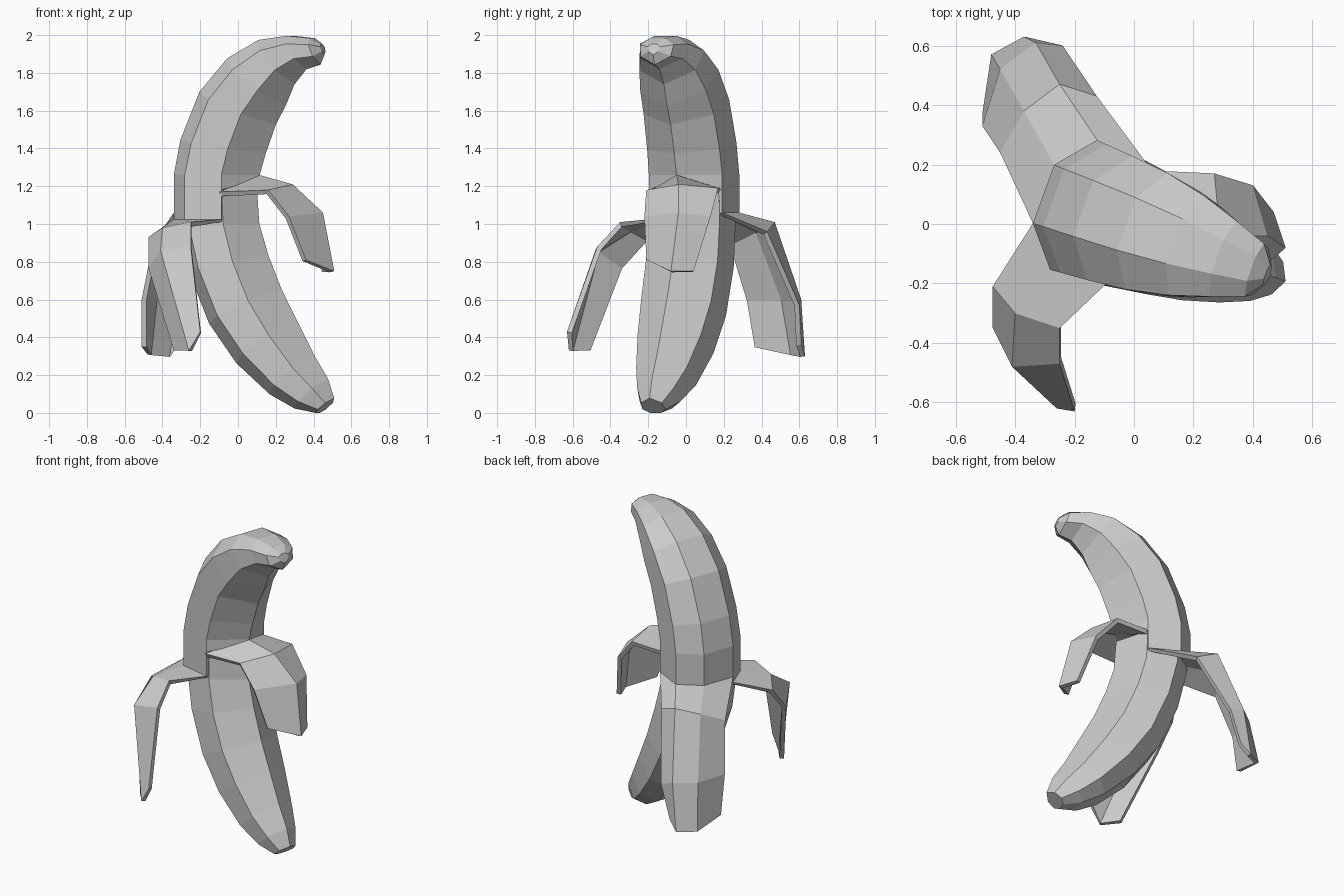
import bpy
import bmesh
from math import cos, sin, radians
from mathutils import Vector

cube = bpy.data.objects.get("Cube")
if cube:
    bpy.data.objects.remove(cube)

# One flat colour for the whole model
grey = bpy.data.materials.new("light grey")
grey.use_nodes = True
colour = (0.6, 0.6, 0.6, 1)
grey.diffuse_color = colour
grey.node_tree.nodes["Principled BSDF"].inputs["Base Color"].default_value = colour


def make_object(name, bm):
    mesh = bpy.data.meshes.new(name)
    bm.to_mesh(mesh)
    bm.free()
    mesh.materials.append(grey)
    obj = bpy.data.objects.new(name, mesh)
    bpy.context.collection.objects.link(obj)
    return obj


def bridge(bm, upper, lower, closed):
    """Join two rows of vertices, upper above lower, facing outward."""
    count = len(upper)
    for i in range(count if closed else count - 1):
        j = (i + 1) % count
        bm.faces.new((upper[i], lower[i], lower[j], upper[j]))


# Seven-sided cross-section: one inner ridge, a flat back
half = [(0.38, 0.89), (-0.48, 1.0), (-0.95, 0.45)]
section = [(1, 0)] + half + [(u, -v) for u, v in reversed(half)]
bend = Vector((1, -0.36, 0))      # direction the fruit curves towards
side = Vector((0.34, 0.94, 0))    # across the curve


def ring_points(x, z, depth, width, tilt):
    centre = bend * (x + 0.1) + Vector((-0.1, 0.027, z))
    inner = bend * cos(radians(tilt)) + Vector((0, 0, sin(radians(tilt))))
    return [centre + inner * u * depth + side * v * width for u, v in section]


def peel_ring(z):
    """Outline of the peel around the middle of the fruit."""
    return ring_points(-0.1, z, 0.215, 0.232, 0)


def loft(name, rings):
    """Skin the rings from top to bottom and cap both ends."""
    bm = bmesh.new()
    rings = [[bm.verts.new(p) for p in ring] for ring in rings]
    for upper, lower in zip(rings, rings[1:]):
        bridge(bm, upper, lower, True)
    bm.faces.new(rings[0])
    bm.faces.new(rings[-1])
    bmesh.ops.recalc_face_normals(bm, faces=bm.faces)
    return make_object(name, bm)


def peel_strip(name, rows, thickness=0.027):
    """Folded sheet of peel, thickened towards its inside."""
    bm = bmesh.new()
    grid = [[bm.verts.new(p) for p in row] for row in rows]
    for upper, lower in zip(grid, grid[1:]):
        bridge(bm, upper, lower, False)
    obj = make_object(name, bm)
    solid = obj.modifiers.new("thickness", "SOLIDIFY")
    solid.thickness = thickness
    solid.offset = -1
    return obj


# Closed upper peel: x, z, depth, width, tilt, with a raised lip at the inner ridge
upper_stations = [
    (0.45, 1.925, 0.03, 0.035, -75),
    (0.415, 1.915, 0.075, 0.095, -73),
    (0.32, 1.91, 0.1, 0.135, -65),
    (0.215, 1.86, 0.147, 0.178, -55),
    (0.11, 1.755, 0.192, 0.208, -42),
    (0.01, 1.615, 0.21, 0.222, -25),
    (-0.067, 1.41, 0.217, 0.229, -10),
]
lip = peel_ring(1.18)
lip[0].z = 1.24
loft("upper_peel", [ring_points(*s) for s in upper_stations] + [peel_ring(1.26), lip])

# Bare lower fruit
lower_stations = [
    (-0.1, 1.19, 0.2, 0.21, 0),
    (-0.09, 1.0, 0.203, 0.217, 0),
    (-0.038, 0.79, 0.204, 0.227, 12),
    (0.052, 0.56, 0.202, 0.222, 27),
    (0.165, 0.37, 0.188, 0.2, 37),
    (0.295, 0.2, 0.152, 0.16, 45),
    (0.395, 0.1, 0.115, 0.115, 45),
    (0.465, 0.038, 0.06, 0.065, 42),
]
loft("lower_fruit", [ring_points(*s) for s in lower_stations])

# Three folded strips, each from root to tip
peel_strip("left_peel_strip", [
    [(-0.1, -0.2, 1.17), (0.11, -0.05, 1.26), (0.05, 0.18, 1.19)],
    [(0.16, -0.21, 1.18), (0.29, -0.04, 1.21), (0.27, 0.17, 1.19)],
    [(0.27, -0.22, 1.04), (0.45, -0.04, 1.06), (0.4, 0.13, 1.04)],
    [(0.36, -0.21, 0.81), (0.51, -0.08, 0.75), (0.47, 0.04, 0.75)],
])
peel_strip("front_peel_strip", [
    peel_ring(1.18)[4:],
    peel_ring(1.025)[4:],
    [(-0.475, -0.21, 0.93), (-0.4, -0.3, 0.98), (-0.25, -0.35, 1.01)],
    [(-0.475, -0.35, 0.77), (-0.41, -0.48, 0.86), (-0.25, -0.47, 0.88)],
    [(-0.34, -0.52, 0.33), (-0.26, -0.62, 0.33), (-0.2, -0.63, 0.43)],
])
peel_strip("back_peel_strip", [
    peel_ring(1.18)[1:5],
    peel_ring(1.06)[1:5],
    [(-0.125, 0.43, 0.96), (-0.25, 0.47, 1.01), (-0.37, 0.38, 0.97), (-0.45, 0.24, 0.9)],
    [(-0.24, 0.6, 0.57), (-0.33, 0.61, 0.6), (-0.45, 0.52, 0.6), (-0.51, 0.33, 0.6)],
    [(-0.31, 0.61, 0.36), (-0.37, 0.63, 0.3), (-0.48, 0.57, 0.31), (-0.51, 0.37, 0.35)],
])
